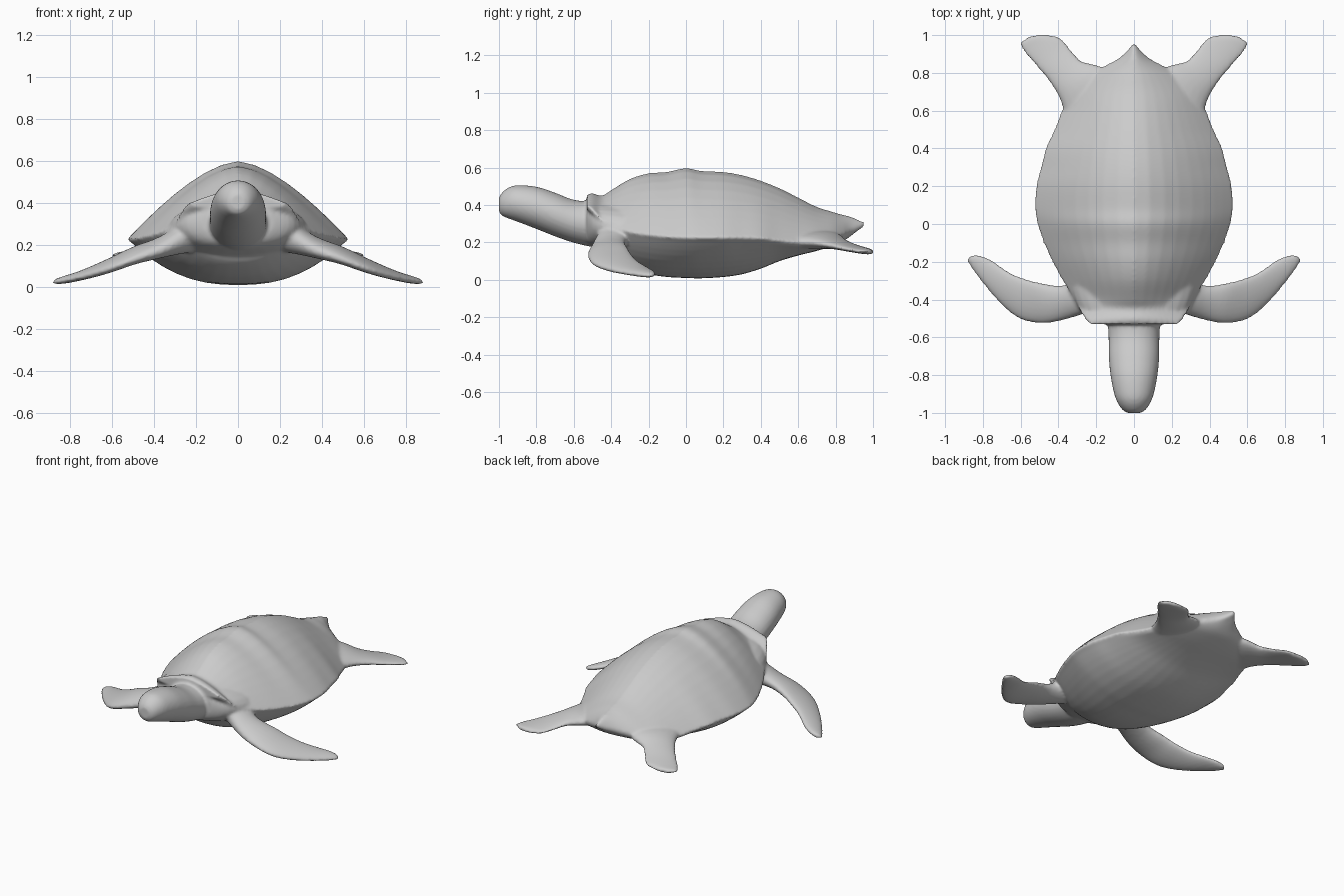
import bpy, bmesh, math
from mathutils import Vector

bm = bmesh.new()


def spline(rows, steps=4):
    """Catmull-Rom through rows of numbers."""
    out = []
    for i in range(len(rows) - 1):
        quad = [rows[max(i - 1, 0)], rows[i], rows[i + 1], rows[min(i + 2, len(rows) - 1)]]
        for s in range(steps):
            t = s / steps
            out.append([0.5 * (2 * b + (c - a) * t + (2 * a - 5 * b + 4 * c - d) * t * t
                               + (3 * b - a - 3 * c + d) * t ** 3) for a, b, c, d in zip(*quad)])
    out.append(list(rows[-1]))
    return out


def loft(rings, mirror=False):
    for sx in ((1, -1) if mirror else (1,)):
        vs = [[bm.verts.new((p[0] * sx, p[1], p[2])) for p in r] for r in rings]
        n = len(vs[0])
        faces = [bm.faces.new((vs[0])), bm.faces.new(vs[-1])]
        for a, b in zip(vs, vs[1:]):
            for i in range(n):
                j = (i + 1) % n
                faces.append(bm.faces.new((a[i], a[j], b[j], b[i])))
        bmesh.ops.recalc_face_normals(bm, faces=faces)


def shell_ring(y, w, top, rim, bot):
    w = max(w, 0.006)
    us = [math.sin(math.pi / 2 * (i / 10 - 1)) for i in range(21)]
    upper = [(w * u, y, rim + (top - rim) * (1 - abs(u) ** 1.6)) for u in us]
    lower = [(w * 0.95 * u, y, rim - 0.02 - (rim - 0.02 - bot) * (1 - abs(u) ** 2.4)) for u in reversed(us)]
    return upper + lower


def oval_ring(y, w, top, bot, n=28):
    return [(w * math.cos(a), y, (top + bot) / 2 + (top - bot) / 2 * math.sin(a))
            for a in (2 * math.pi * i / n for i in range(n))]


def fin_ring(lx, ly, lz, tx, ty, tz, th, n=20):
    L, T = Vector((lx, ly, lz)), Vector((tx, ty, tz))
    return [(L + T) / 2 + (L - T) / 2 * math.cos(a) + Vector((0, 0, th * math.sin(a)))
            for a in (2 * math.pi * i / n for i in range(n))]


# Shell and belly: y, half width, ridge, rim, belly heights
shell = [(-.53, .23, .455, .40, .37), (-.50, .265, .463, .375, .32), (-.45, .29, .45, .32, .21),
         (-.40, .315, .48, .285, .12), (-.30, .38, .54, .255, .06), (-.20, .435, .57, .24, .03),
         (-.10, .48, .578, .23, .015), (0, .515, .598, .225, .01), (.08, .527, .583, .225, .008),
         (.2, .522, .577, .225, .015), (.3, .497, .56, .225, .03), (.4, .47, .53, .222, .06),
         (.5, .425, .49, .21, .10), (.6, .385, .44, .20, .13), (.7, .34, .39, .20, .155),
         (.78, .26, .365, .215, .18), (.83, .17, .35, .24, .20), (.875, .085, .34, .265, .23),
         (.92, .035, .322, .285, .265), (.95, .01, .31, .30, .285)]
loft([shell_ring(*r) for r in spline(shell)])

# Shoulders under the front lip
loft([oval_ring(*r) for r in spline([(-.53, .17, .42, .19), (-.48, .27, .42, .17),
                                    (-.35, .33, .42, .12), (-.2, .35, .4, .08)])])

# Neck and head
head = [(-1.0, .035, .44, .365), (-.985, .06, .465, .343), (-.95, .085, .493, .328),
        (-.9, .105, .506, .31), (-.8, .125, .498, .272), (-.7, .134, .466, .232),
        (-.6, .135, .428, .198), (-.5, .14, .42, .175), (-.35, .15, .42, .15)]
loft([oval_ring(*r) for r in spline(head)])

# Front flippers: leading point, trailing point, half thickness
front = [(.22, -.46, .25, .22, -.28, .25, .085), (.36, -.505, .175, .38, -.325, .20, .05),
         (.48, -.526, .135, .50, -.31, .165, .04), (.60, -.505, .09, .58, -.288, .13, .034),
         (.70, -.43, .058, .66, -.255, .095, .028), (.80, -.315, .035, .74, -.20, .06, .022),
         (.86, -.235, .024, .80, -.17, .042, .018), (.888, -.185, .02, .85, -.162, .03, .012)]
loft([fin_ring(*r) for r in spline(front)], mirror=True)

# Rear flippers
rear = [(.36, .52, .20, .06, .70, .24, .05), (.388, .65, .20, .16, .825, .225, .045),
        (.45, .755, .185, .275, .862, .20, .028), (.53, .85, .165, .335, .925, .175, .02),
        (.59, .92, .153, .385, .985, .158, .017), (.60, .96, .15, .44, 1.0, .152, .015),
        (.565, .99, .148, .50, 1.003, .15, .011)]
loft([fin_ring(*r) for r in spline(rear)], mirror=True)

# Fuse the parts into one smooth sculpted body
mesh = bpy.data.meshes.new("turtle_body")
bm.to_mesh(mesh)
bm.free()
body = bpy.data.objects.new("turtle_body", mesh)
bpy.context.collection.objects.link(body)
fuse = body.modifiers.new("fuse", 'REMESH')
fuse.mode = 'VOXEL'
fuse.voxel_size = 0.01
fuse.use_smooth_shade = True
blend = body.modifiers.new("blend", 'SMOOTH')
blend.factor = 0.5
blend.iterations = 6
